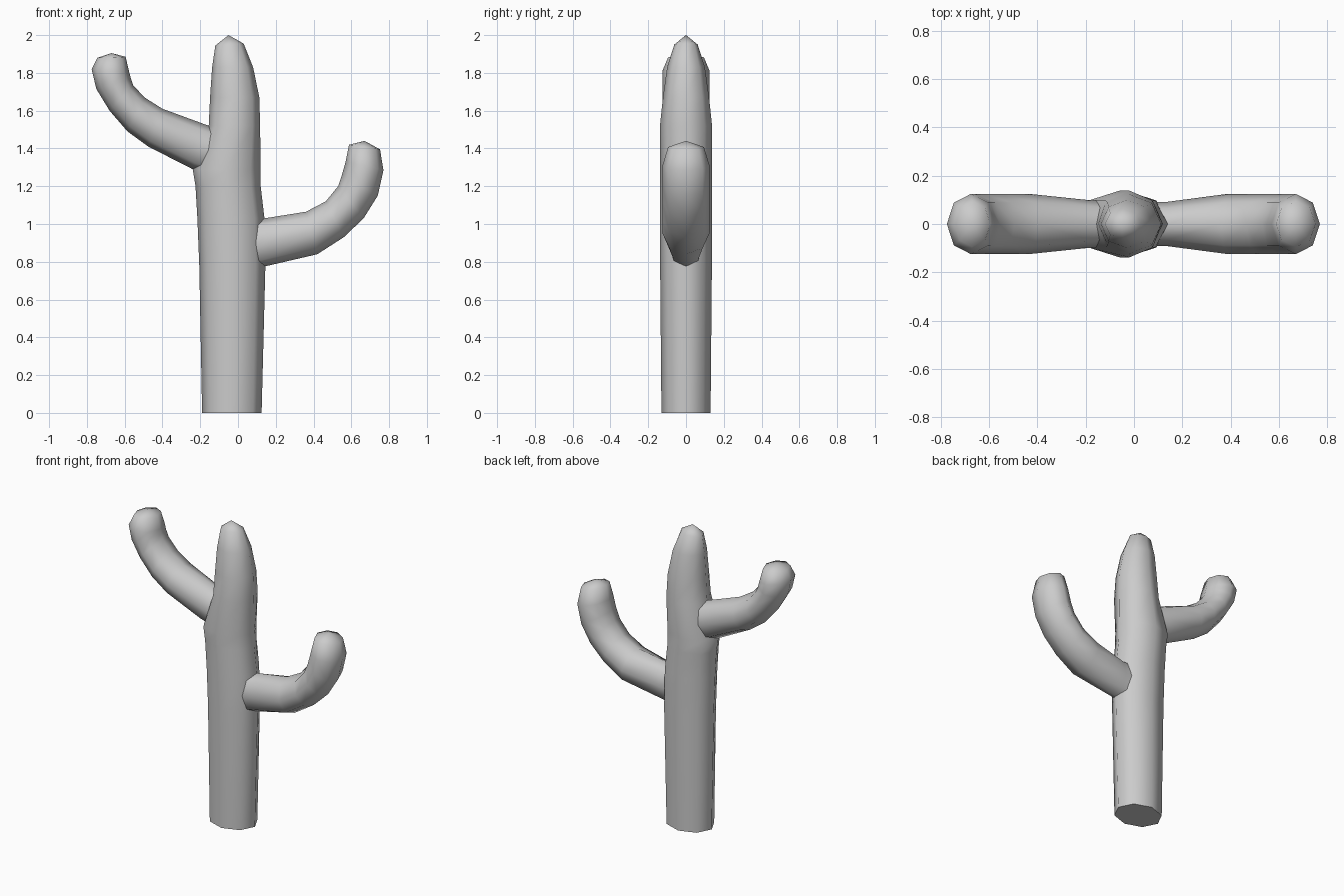
import bpy, bmesh, math
from mathutils import Vector

SIDES = 8


def loft(name, rings, tip):
    """Skin eight-sided rings (left x, z, right x, z, half depth) and close on a tip."""
    bm = bmesh.new()
    loops = []
    for x0, z0, x1, z1, depth in rings:
        a, b = Vector((x0, 0, z0)), Vector((x1, 0, z1))
        centre, half = (a + b) / 2, (b - a) / 2
        loop = []
        for i in range(SIDES):
            t = 2 * math.pi * i / SIDES
            loop.append(bm.verts.new(centre + half * math.cos(t)
                                     + Vector((0, depth * math.sin(t), 0))))
        loops.append(loop)
    for low, high in zip(loops, loops[1:]):
        for i in range(SIDES):
            j = (i + 1) % SIDES
            bm.faces.new((low[i], low[j], high[j], high[i]))
    bm.faces.new(loops[0][::-1])
    top = bm.verts.new((tip[0], 0, tip[1]))
    for i in range(SIDES):
        bm.faces.new((loops[-1][i], loops[-1][(i + 1) % SIDES], top))
    bmesh.ops.recalc_face_normals(bm, faces=bm.faces)
    mesh = bpy.data.meshes.new(name)
    bm.to_mesh(mesh)
    bm.free()
    obj = bpy.data.objects.new(name, mesh)
    bpy.context.collection.objects.link(obj)
    bpy.ops.object.select_all(action='DESELECT')
    obj.select_set(True)
    bpy.context.view_layer.objects.active = obj
    bpy.ops.object.shade_smooth_by_angle(angle=math.radians(65))
    return obj


# Trunk, swelling slightly where the arms leave it
loft("trunk", [
    (-0.19, 0.00, 0.125, 0.00, 0.13),
    (-0.205, 0.78, 0.145, 0.78, 0.137),
    (-0.215, 1.03, 0.14, 1.03, 0.138),
    (-0.225, 1.20, 0.12, 1.20, 0.138),
    (-0.24, 1.29, 0.12, 1.29, 0.138),
    (-0.155, 1.52, 0.117, 1.52, 0.138),
    (-0.148, 1.67, 0.113, 1.67, 0.122),
    (-0.137, 1.83, 0.08, 1.83, 0.10),
    (-0.12, 1.945, 0.03, 1.955, 0.062),
], (-0.05, 2.0))

# Lower right arm: outer edge, inner edge, half depth
loft("right_arm", [
    (0.00, 0.74, 0.00, 1.04, 0.09),
    (0.14, 0.775, 0.14, 1.03, 0.092),
    (0.42, 0.84, 0.36, 1.065, 0.125),
    (0.56, 0.93, 0.465, 1.12, 0.125),
    (0.665, 1.03, 0.53, 1.20, 0.125),
    (0.74, 1.15, 0.55, 1.26, 0.125),
    (0.77, 1.285, 0.57, 1.33, 0.125),
    (0.752, 1.395, 0.588, 1.42, 0.095),
], (0.67, 1.44))

# Upper left arm
loft("left_arm", [
    (-0.12, 1.25, -0.05, 1.48, 0.09),
    (-0.24, 1.29, -0.155, 1.52, 0.10),
    (-0.475, 1.41, -0.40, 1.61, 0.125),
    (-0.585, 1.49, -0.495, 1.67, 0.125),
    (-0.68, 1.60, -0.555, 1.735, 0.125),
    (-0.75, 1.715, -0.567, 1.77, 0.125),
    (-0.775, 1.82, -0.575, 1.80, 0.125),
    (-0.745, 1.88, -0.595, 1.885, 0.095),
], (-0.67, 1.905))
